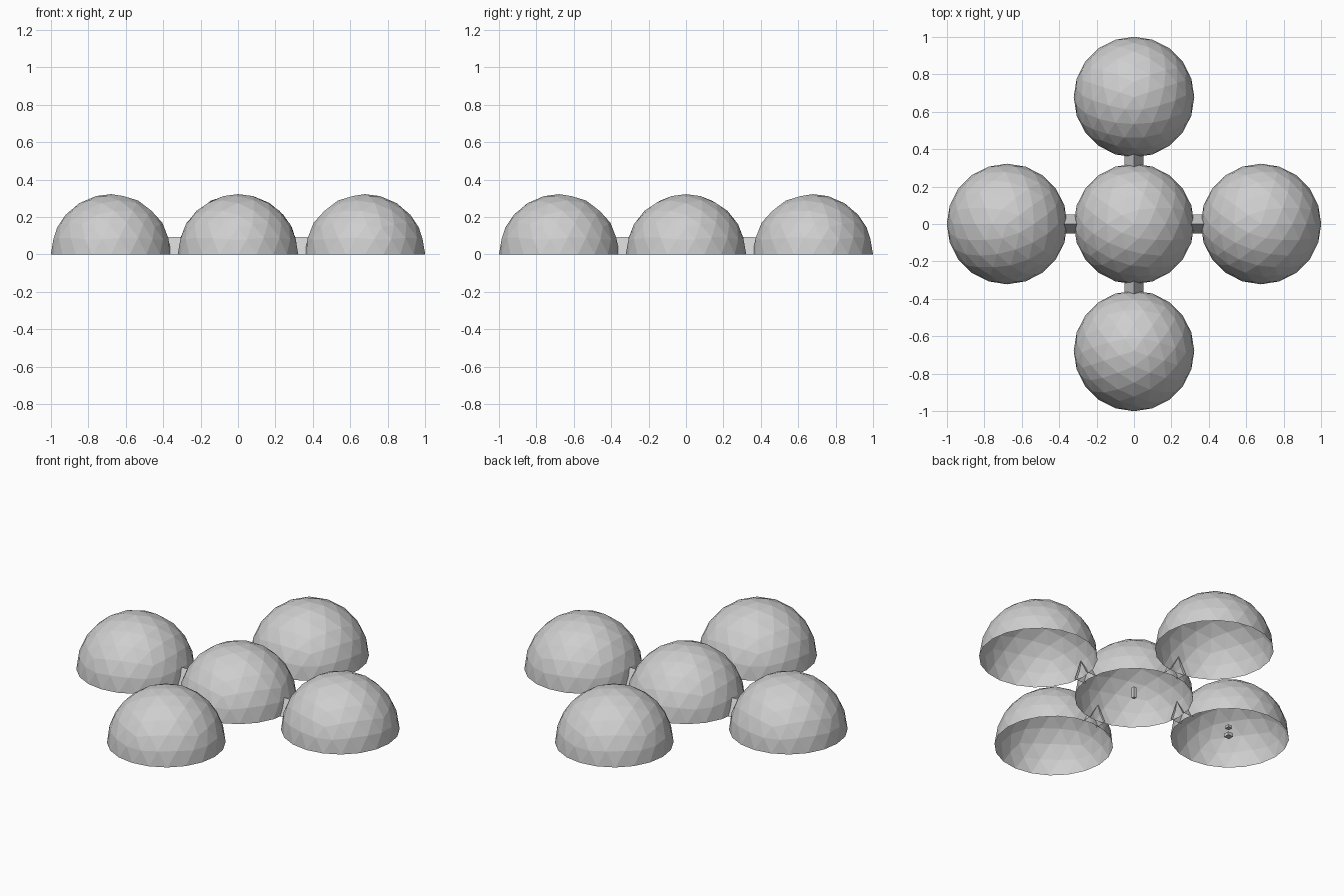
import bpy, bmesh, math
from mathutils import Matrix

if "Cube" in bpy.data.objects:
    bpy.data.objects.remove(bpy.data.objects["Cube"])

grey = bpy.data.materials.new("light_grey")
grey.diffuse_color = (0.62, 0.62, 0.62, 1)
grey.use_nodes = True
grey.node_tree.nodes["Principled BSDF"].inputs["Base Color"].default_value = grey.diffuse_color


def finish(name, bm, matrix=Matrix()):
    bm.transform(matrix)
    me = bpy.data.meshes.new(name)
    bm.to_mesh(me)
    bm.free()
    me.materials.append(grey)
    ob = bpy.data.objects.new(name, me)
    bpy.context.collection.objects.link(ob)
    return ob


# Faceted half-sphere shell, open at the bottom
def dome(name, x, y, turn):
    bm = bmesh.new()
    bmesh.ops.create_icosphere(bm, subdivisions=3, radius=0.322)
    low = [v for v in bm.verts if v.co.z < -0.001]
    bmesh.ops.delete(bm, geom=low, context='VERTS')
    finish(name, bm, Matrix.Translation((x, y, 0)) @ Matrix.Rotation(turn, 4, 'Z'))


# Ridged tunnel, open underneath and at both ends
def tunnel(name, turn):
    bm = bmesh.new()
    ends = [[bm.verts.new((x, y, z)) for y, z in ((-0.05, 0), (0, 0.092), (0.05, 0))]
            for x in (0.303, 0.378)]
    for i in range(2):
        bm.faces.new((ends[0][i], ends[1][i], ends[1][i + 1], ends[0][i + 1]))
    finish(name, bm, Matrix.Rotation(turn, 4, 'Z'))


# Small solid standing inside a dome
def block(name, size, loc):
    bm = bmesh.new()
    bmesh.ops.create_cube(bm, size=1)
    finish(name, bm, Matrix.Translation(loc) @ Matrix.Diagonal((*size, 1)))


dome("centre_dome", 0, 0, 0)
for i, side in enumerate(("right", "back", "left", "front")):
    a = i * math.pi / 2
    dome(side + "_dome", 0.678 * math.cos(a), 0.678 * math.sin(a), a)
    tunnel(side + "_tunnel", a)

# Fittings in the centre and left domes
block("centre_post", (0.018, 0.018, 0.065), (0, 0, 0.0325))
block("fire_base", (0.035, 0.035, 0.02), (-0.67, 0.0, 0.015))
block("fire_pot", (0.028, 0.028, 0.015), (-0.67, 0.0, 0.065))
